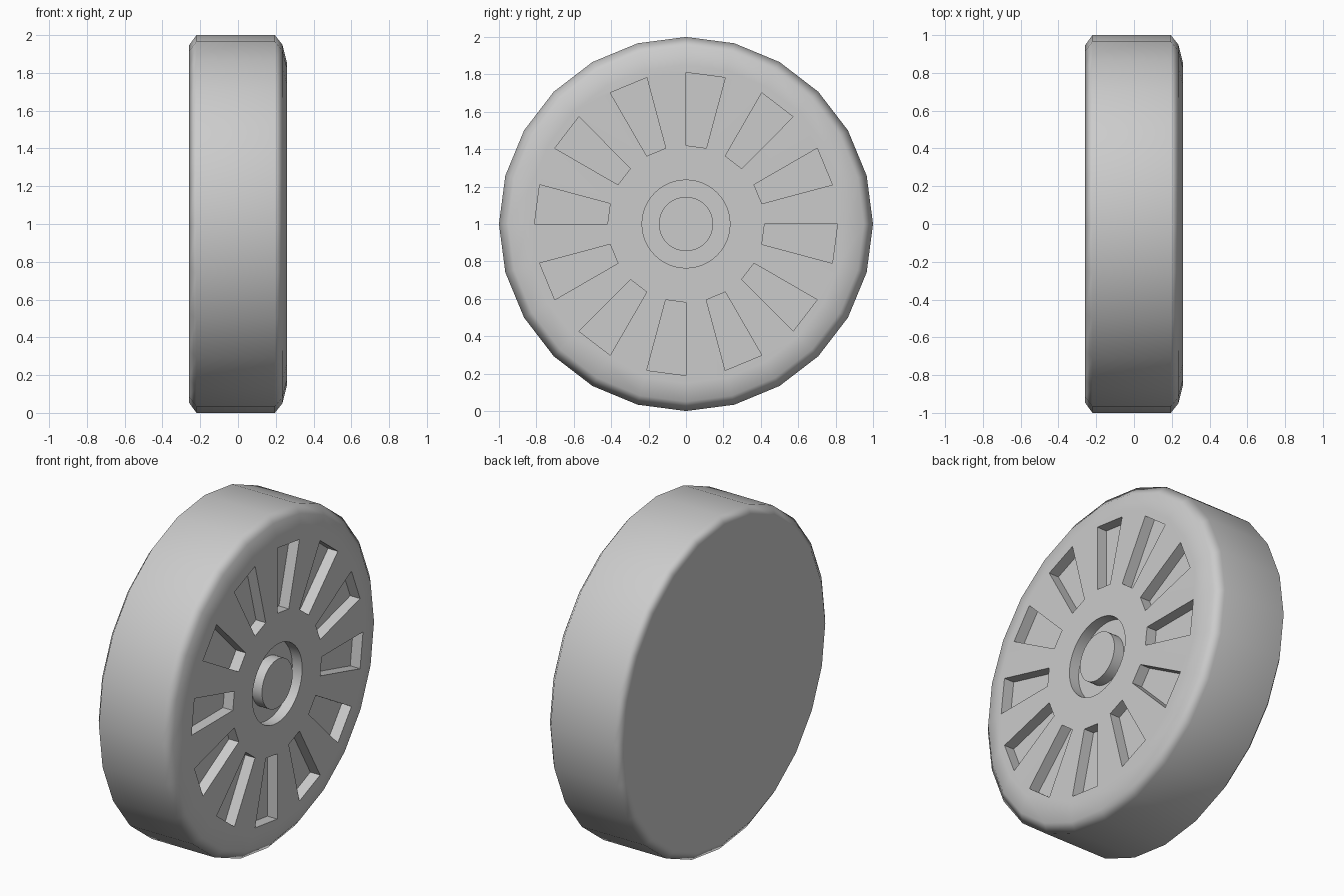
import bpy, bmesh
from math import sin, cos, tau, radians

if "Cube" in bpy.data.objects:
    bpy.data.objects.remove(bpy.data.objects["Cube"])

CZ, FACE, DEPTH = 1.0, 0.26, 0.065  # axle height, front face x, recess depth


def pt(x, r, a):
    # angle measured from the top, towards +y; axle runs along x
    return (x, r * sin(a), CZ + r * cos(a))


def make_object(name, bm):
    bmesh.ops.recalc_face_normals(bm, faces=bm.faces)
    me = bpy.data.meshes.new(name)
    bm.to_mesh(me)
    bm.free()
    ob = bpy.data.objects.new(name, me)
    bpy.context.collection.objects.link(ob)
    return ob


def ring(bm, x, r, n):
    return [bm.verts.new(pt(x, r, tau * i / n)) for i in range(n)]


def bridge(bm, a, b):
    n = len(a)
    for i in range(n):
        j = (i + 1) % n
        bm.faces.new((a[i], a[j], b[j], b[i]))


# Wheel body: 24-sided turned profile with rounded shoulders
profile = [(-0.26, 0.945), (-0.22, 1.0), (0.195, 1.0), (0.235, 0.95), (FACE, 0.85)]
bm = bmesh.new()
rings = [ring(bm, x, r, 24) for x, r in profile]
for a, b in zip(rings, rings[1:]):
    bridge(bm, a, b)
bm.faces.new(rings[0])
bm.faces.new(rings[-1])
wheel = make_object("wheel", bm)

# Cutter: twelve tapered slots and the groove around the hub cap
bm = bmesh.new()
x0, x1 = FACE - DEPTH, FACE + 0.1
for k in range(12):
    a, b = radians(30 * k), radians(30 * k + 15)
    lo, hi = [[bm.verts.new(pt(x, r, t)) for r, t in
               ((0.42, a), (0.81, a), (0.81, b), (0.42, b))] for x in (x0, x1)]
    bridge(bm, lo, hi)
    bm.faces.new(lo)
    bm.faces.new(hi)
loops = [ring(bm, x, r, 48) for x, r in
         ((x0, 0.145), (x0, 0.235), (x1, 0.235), (x1, 0.145))]
for i in range(4):
    bridge(bm, loops[i], loops[(i + 1) % 4])
cutter = make_object("recess_cutter", bm)
cutter.hide_render = True

# Carve the recesses, then remove the cutter
bpy.context.view_layer.objects.active = wheel
wheel.select_set(True)
cut = wheel.modifiers.new("recesses", 'BOOLEAN')
cut.operation = 'DIFFERENCE'
cut.solver = 'EXACT'
cut.object = cutter
bpy.ops.object.modifier_apply(modifier=cut.name)
bpy.data.objects.remove(cutter, do_unlink=True)

# Smooth tyre with crisp recess edges
bpy.ops.object.shade_smooth_by_angle(angle=radians(65))
wn = wheel.modifiers.new("clean_shading", 'WEIGHTED_NORMAL')
wn.keep_sharp = True
